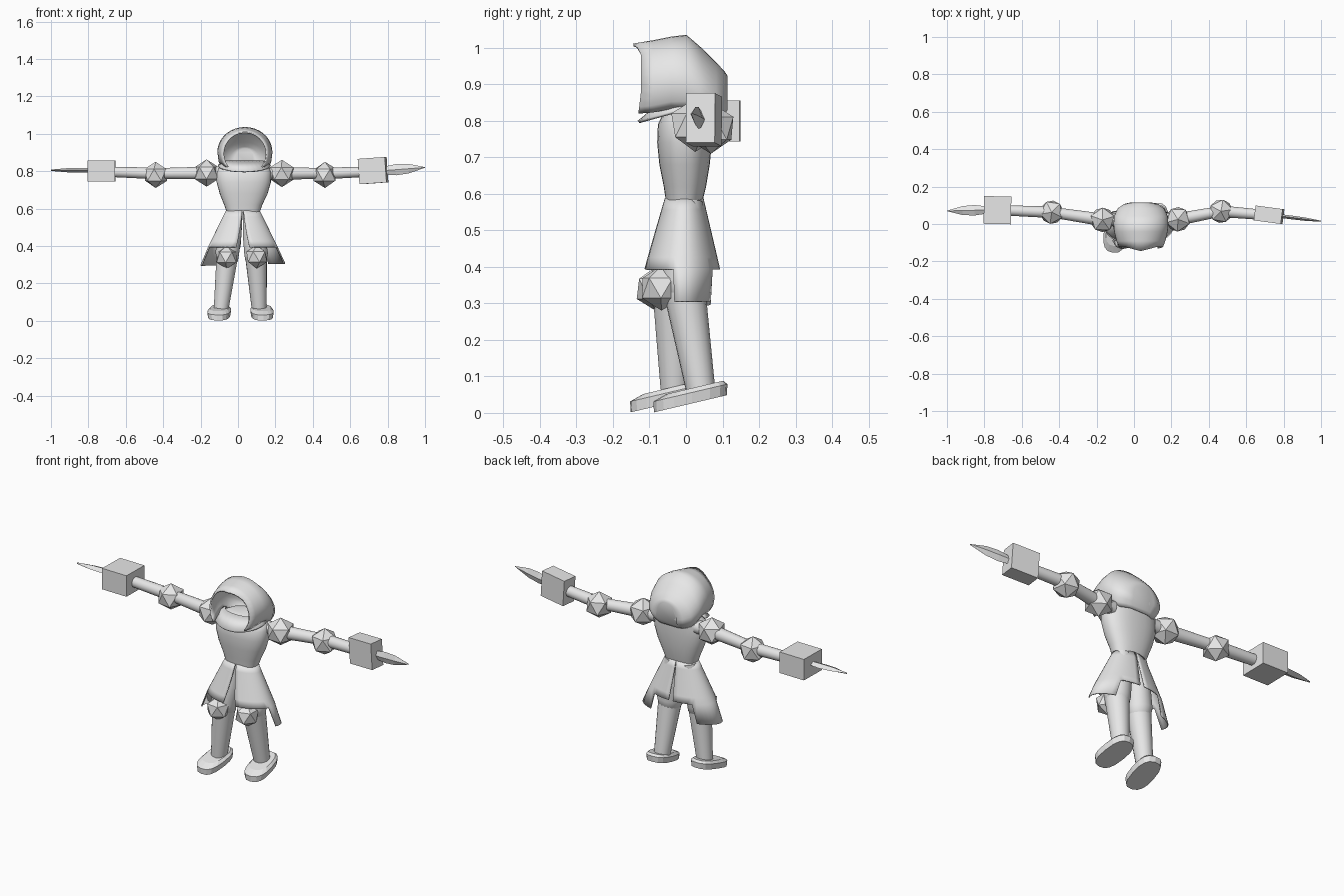
import bpy, bmesh, math
from mathutils import Vector, Matrix

if "Cube" in bpy.data.objects:
    bpy.data.objects.remove(bpy.data.objects["Cube"])

GREY = bpy.data.materials.new("light_grey")
GREY.diffuse_color = (0.8, 0.8, 0.8, 1)
GREY.use_nodes = True
GREY.node_tree.nodes["Principled BSDF"].inputs["Base Color"].default_value = GREY.diffuse_color


def make(name, verts, faces, smooth=0, thick=0):
    me = bpy.data.meshes.new(name)
    me.from_pydata([tuple(v) for v in verts], [], faces)
    bm = bmesh.new()
    bm.from_mesh(me)
    bmesh.ops.recalc_face_normals(bm, faces=bm.faces)
    bm.to_mesh(me)
    bm.free()
    ob = bpy.data.objects.new(name, me)
    bpy.context.collection.objects.link(ob)
    me.materials.append(GREY)
    if thick:
        mod = ob.modifiers.new("thickness", 'SOLIDIFY')
        mod.thickness = thick
        mod.offset = 0
    if smooth:
        bpy.ops.object.select_all(action='DESELECT')
        bpy.context.view_layer.objects.active = ob
        ob.select_set(True)
        bpy.ops.object.shade_smooth_by_angle(angle=math.radians(smooth))
    return ob


def loft(name, rings, closed=True, cap0=True, cap1=True, smooth=0, thick=0):
    n = len(rings[0])
    faces = []
    for i in range(len(rings) - 1):
        for j in range(n if closed else n - 1):
            k = (j + 1) % n
            faces.append((i*n + j, i*n + k, (i+1)*n + k, (i+1)*n + j))
    if cap0:
        faces.append(tuple(range(n)))
    if cap1:
        faces.append(tuple(range((len(rings)-1)*n, len(rings)*n)))
    return make(name, [v for r in rings for v in r], faces, smooth, thick)


def oval(cx, cy, z, rx, ry, n=24, p=1.0):
    out = []
    for i in range(n):
        a = 2*math.pi*i/n
        c, s = math.cos(a), math.sin(a)
        out.append((cx + rx*math.copysign(abs(c)**p, c), cy + ry*math.copysign(abs(s)**p, s), z))
    return out


def limb(name, stations, n=20):
    # round limb through (x, y, z, radius) stations
    a, b = Vector(stations[0][:3]), Vector(stations[-1][:3])
    q = (b - a).to_track_quat('Z', 'Y')
    rings = [[Vector(s[:3]) + q @ Vector(v) for v in oval(0, 0, 0, s[3], s[3], n)] for s in stations]
    return loft(name, rings, smooth=40)


def guard(name, c, r, tilt):
    # faceted twenty-sided guard
    bm = bmesh.new()
    bmesh.ops.create_icosphere(bm, subdivisions=1, radius=r,
                               matrix=Matrix.Translation(c) @ Matrix.Rotation(tilt, 4, 'Z'))
    me = bpy.data.meshes.new(name)
    bm.to_mesh(me)
    bm.free()
    me.materials.append(GREY)
    bpy.context.collection.objects.link(bpy.data.objects.new(name, me))


def fist(name, c, size, rot):
    bm = bmesh.new()
    bmesh.ops.create_cube(bm, size=1, matrix=Matrix.Translation(c) @ rot @ Matrix.Diagonal((*size, 1)))
    me = bpy.data.meshes.new(name)
    bm.to_mesh(me)
    bm.free()
    me.materials.append(GREY)
    bpy.context.collection.objects.link(bpy.data.objects.new(name, me))


def blade(name, base, tip, wide, thin):
    base, tip, wide, thin = map(Vector, (base, tip, wide, thin))
    rings = []
    for t, w, h in [(0, .7, 1), (.3, 1, 1), (.6, .85, .9), (1, .05, .3)]:
        p = base.lerp(tip, t)
        rings.append([p + wide*w, p + thin*h, p - wide*w, p - thin*h])
    loft(name, rings)


# Torso
loft("torso", [oval(.028, -.005, .58, .088, .050, 28, .85), oval(.028, -.003, .62, .102, .058, 28, .85),
               oval(.030, -.004, .68, .128, .069, 28, .85), oval(.031, -.004, .74, .145, .075, 28, .85),
               oval(.032, -.002, .79, .146, .075, 28, .85), oval(.033, .005, .82, .135, .068, 28, .85),
               oval(.034, .02, .845, .085, .052, 28)], smooth=50)

# Collar flaring to the front under the hood
N = 14
col = [[], []]
for i in range(N + 1):
    a = math.pi + math.pi*i/N
    col[0].append((.034 + .095*math.cos(a), -.01 + .05*math.sin(a), .855))
    col[1].append((.034 + .140*math.cos(a), -.01 + .12*math.sin(a), .83 + .033*math.sin(a)))
loft("collar", col, False, False, False, 40, .008)

# Hood: arches lofted front to back
hood = []
for y, top, bot, hw, end in [(-.122, 1.008, .822, .115, 128), (-.09, 1.017, .825, .127, 126),
                             (-.04, 1.027, .835, .139, 124), (0, 1.032, .835, .143, 122),
                             (.04, .997, .815, .140, 122), (.08, .957, .795, .122, 125),
                             (.103, .933, .79, .090, 128), (.110, .922, .79, .060, 130)]:
    e = math.radians(end)
    h = (top - bot) / (1 - math.cos(e))
    ring = []
    for j in range(25):
        a = e*(j - 12)/12
        peak = max(0, 1 - abs(j - 12)/4) if y < -.12 else 0
        low = max(0, abs(j - 12) - 9)/3
        dy = -.022*peak - (.008*low if y < -.12 else 0) - (.03*low if y > .05 else 0)
        ring.append((.037 + hw*math.sin(a), y + dy, top - h + h*math.cos(a)))
    hood.append(ring)
loft("hood", hood, False, False, True, 50, .008)

# Split skirt: a left and a right half, longer on the flanks
for name, side in (("skirt_left", -1), ("skirt_right", 1)):
    n, m = 20, 6
    verts, faces = [], []
    for i in range(m + 1):
        t = i/m
        for j in range(n + 1):
            g = math.radians(2 + 9*t)
            b = math.radians(1 + 3*t)
            a = -math.pi/2 + g + (math.pi - g - b)*j/n
            verts.append((.026 + side*(.088 + .096*t)*math.cos(a),
                          -.005 - .006*t + (.050 + .052*t)*math.sin(a), .588 - .195*t))
            if i and j < n:
                k = (i - 1)*(n + 1) + j
                faces.append((k, k + 1, k + n + 2, k + n + 1))
    # flank flap
    js = range(8, 17)
    base = m*(n + 1)
    flap = []
    for j in js:
        x, y, z = verts[base + j]
        flap.append(len(verts))
        verts.append((.026 + (x - .026)*1.2 + side*.004, y*.92, .295 + .01*(side > 0)))
    for q, j in enumerate(list(js)[:-1]):
        faces.append((base + j, base + j + 1, flap[q + 1], flap[q]))
    make(name, verts, faces, 40, .006)

# Legs and feet: hip, knee, ankle, foot middle, toe direction
for side, hip, knee, ankle, foot, turn in [
        ("left", (-.02, 0), (-.058, -.035), (-.09, -.03), (-.1, -.052), -.12),
        ("right", (.07, 0), (.097, -.005), (.113, .04), (.128, .012), .08)]:
    limb("thigh_" + side, [(*hip, .58, .045), (hip[0]*.5 + knee[0]*.5, hip[1]*.5 + knee[1]*.5, .46, .058),
                           (*knee, .36, .064), (*knee, .325, .058), (*knee, .305, .04)])
    limb("shin_" + side, [(*knee, .34, .058), (*ankle, .065, .040)])
    rings = []
    for z, sx, sy, oy in [(0, .058, .100, 0), (.030, .062, .102, 0), (.042, .050, .078, .012)]:
        ring = []
        for x, y, _ in oval(0, 0, 0, sx, sy, 16, .75):
            v = Matrix.Rotation(turn, 3, 'Z') @ Vector((x, y + oy, 0))
            ring.append((foot[0] + v.x, foot[1] + v.y, z + .025 + .235*v.y))
        rings.append(ring)
    loft("foot_" + side, rings)

guard("knee_guard_left", (-.06, -.08, .34), .062, .2)
guard("knee_guard_right", (.10, -.067, .342), .062, .6)

# Arms: shoulder, elbow, wrist
for side, sh, el, wr, tilt in [("left", (-.168, .022, .79), (-.44, .063, .78), (-.70, .073, .797), .3),
                               ("right", (.235, .025, .788), (.465, .068, .78), (.70, .048, .797), .9)]:
    limb("upper_arm_" + side, [(.035 + (sh[0] - .035)*.6, sh[1], .79, .034), (*sh, .034), (el[0], el[1], .788, .028)])
    limb("forearm_" + side, [(el[0], el[1], .788, .031), (*wr, .027)])
    guard("shoulder_guard_" + side, sh, .073, tilt)
    guard("elbow_guard_" + side, el, .070, tilt + .5)

# Block fists and pointed blades
fist("fist_left", (-.73, .074, .80), (.146, .148, .112), Matrix.Rotation(-.02, 4, 'Z'))
fist("fist_right", (.722, .049, .803), (.146, .080, .136),
     Matrix.Rotation(-.13, 4, 'Z') @ Matrix.Rotation(-.07, 4, 'Y'))
blade("blade_left", (-.79, .075, .805), (-1, .07, .805), (0, .028, 0), (0, 0, .012))
blade("blade_right", (.78, .043, .803), (1, .015, .82), (0, 0, .030), (0, .010, 0))
